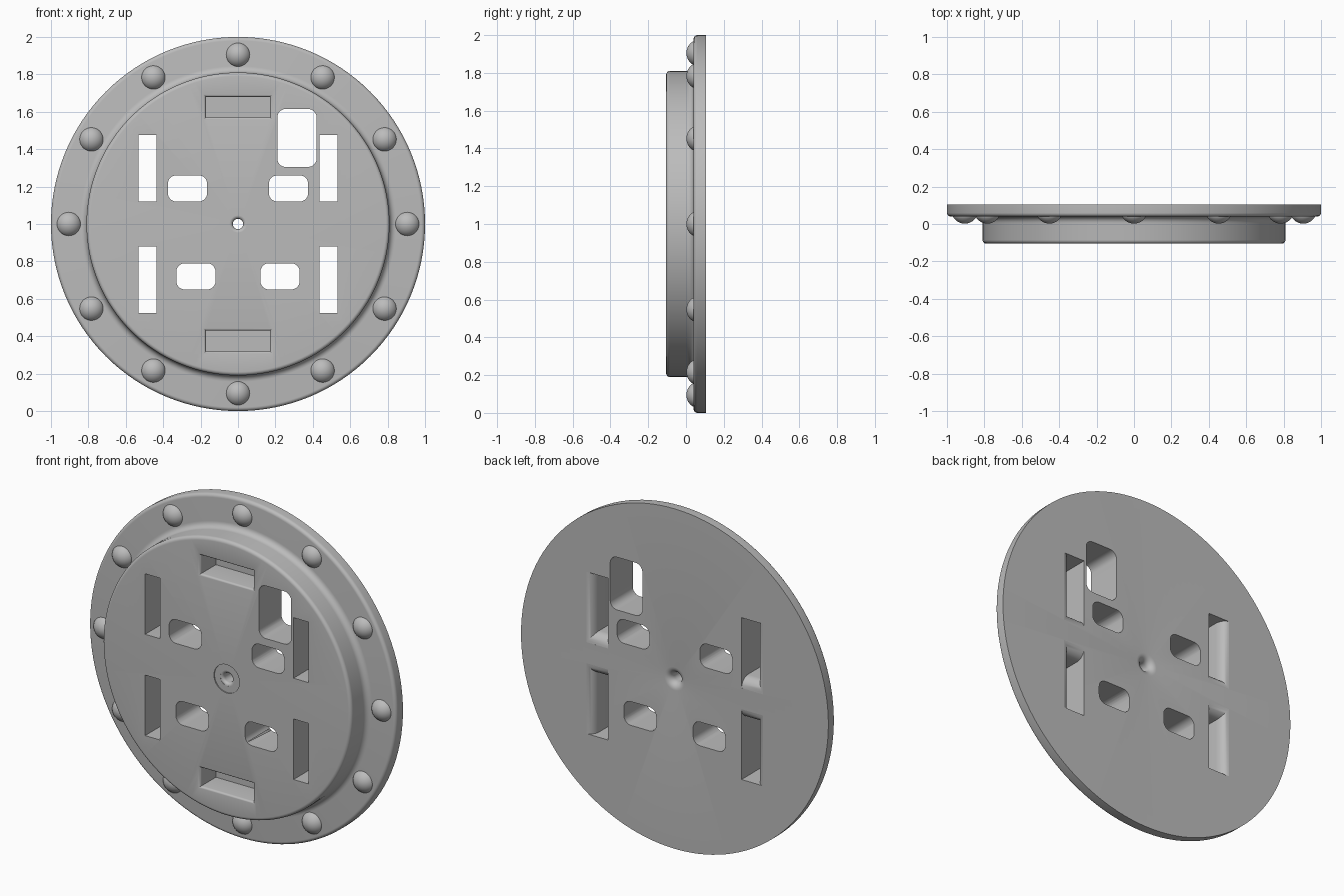
import bpy, bmesh, math
from mathutils import Matrix, Vector

cube = bpy.data.objects.get("Cube")
if cube:
    bpy.data.objects.remove(cube, do_unlink=True)

grey = bpy.data.materials.new("grey metal")
grey.use_nodes = True
colour = (0.5, 0.5, 0.5, 1)
grey.diffuse_color = colour
grey.node_tree.nodes["Principled BSDF"].inputs["Base Color"].default_value = colour

FRONT, BACK, STEP, MID = -0.105, 0.105, 0.04, 1.0


def make_object(name, bm):
    bmesh.ops.recalc_face_normals(bm, faces=bm.faces)
    mesh = bpy.data.meshes.new(name)
    bm.to_mesh(mesh)
    bm.free()
    mesh.materials.append(grey)
    obj = bpy.data.objects.new(name, mesh)
    bpy.context.collection.objects.link(obj)
    return obj


def arc(r, y, radius, start, end, n=6):
    """Points (radius, depth) along an arc, angles in degrees."""
    angles = [math.radians(start + (end - start) * i / n) for i in range(n + 1)]
    return [(r + radius * math.cos(a), y + radius * math.sin(a)) for a in angles]


def lathe(bm, profile, steps, centre=(0, 0, 0), closed=True):
    """Turn a (radius, depth) profile about the y axis."""
    verts = [bm.verts.new((r, y, 0)) for r, y in profile]
    pairs = list(zip(verts, verts[1:] + verts[:1]))
    edges = [bm.edges.new(p) for p in (pairs if closed else pairs[:-1])]
    bmesh.ops.spin(bm, geom=verts + edges, cent=(0, 0, 0), axis=(0, 1, 0),
                   angle=math.tau, steps=steps, use_duplicate=False)
    bmesh.ops.remove_doubles(bm, verts=bm.verts, dist=0.0001)
    bmesh.ops.translate(bm, verts=bm.verts, vec=centre)


def smooth(obj):
    bpy.ops.object.select_all(action="DESELECT")
    obj.select_set(True)
    bpy.context.view_layer.objects.active = obj
    bpy.ops.object.shade_smooth_by_angle(angle=math.radians(32))


# Flanged cover with rounded edges, foot fillet and flared centre bore
profile = [(0.083, FRONT), (0.083, FRONT + 0.006), (0.045, FRONT + 0.006)]
profile += arc(0.045, FRONT + 0.024, 0.017, 270, 180)
profile += arc(0.068, BACK - 0.04, 0.04, 180, 90)
profile += [(1.0, BACK)]
profile += arc(0.98, STEP + 0.02, 0.02, 0, -90)
profile += arc(0.845, STEP - 0.035, 0.035, 90, 180)
profile += arc(0.79, FRONT + 0.02, 0.02, 0, -90)
bm = bmesh.new()
lathe(bm, profile, 128, (0, 0, MID))
body = make_object("cover_plate", bm)


def cutter(name, x0, x1, z0, z1, layers, corner=0.0):
    """Loft rounded rectangles; layer = depth, then growth at x0, x1, z0, z1."""
    bm = bmesh.new()
    rings = []
    for y, gx0, gx1, gz0, gz1 in layers:
        a, b, c, d = x0 - gx0, x1 + gx1, z0 - gz0, z1 + gz1
        spots = [(b, d, -1, -1, 0), (a, d, 1, -1, 90), (a, c, 1, 1, 180), (b, c, -1, 1, 270)]
        ring = []
        for x, z, sx, sz, start in spots:
            if corner:
                ring += arc(x + sx * corner, z + sz * corner, corner, start, start + 90)
            else:
                ring.append((x, z))
        rings.append([bm.verts.new((x, y, z)) for x, z in ring])
    for low, high in zip(rings, rings[1:]):
        for i in range(len(low)):
            j = (i + 1) % len(low)
            bm.faces.new((low[i], low[j], high[j], high[i]))
    bm.faces.new(rings[0])
    bm.faces.new(rings[-1])
    obj = make_object(name, bm)
    obj.hide_render = True
    return obj


cutters = []
through = [(FRONT - 0.1, 0, 0, 0, 0), (BACK + 0.1, 0, 0, 0, 0)]

# Rounded windows
for x0, x1, z0, z1 in [(-0.375, -0.165, 1.12, 1.26), (0.165, 0.375, 1.12, 1.26),
                       (-0.33, -0.12, 0.65, 0.79), (0.12, 0.33, 0.65, 0.79),
                       (0.21, 0.42, 1.305, 1.615)]:
    cutters.append(cutter("window_cutter", x0, x1, z0, z1, through, 0.045))

# Long slots, rounded at the back towards the rim and towards the bridge
for side in (-1, 1):
    for level in (-1, 1):
        layers = [through[0]]
        for i in range(9):
            a = math.radians(88 * i / 8)
            y = BACK - 0.06 * (1 - math.sin(a))
            out, inn = 0.045 * (1 - math.cos(a)), 0.06 * (1 - math.cos(a))
            layers.append((y, out if side < 0 else 0, out if side > 0 else 0,
                           inn if level > 0 else 0, inn if level < 0 else 0))
        layers.append((BACK + 0.1,) + layers[-1][1:])
        x = 0.483 * side
        z = MID + 0.298 * level
        cutters.append(cutter("slot_cutter", x - 0.048, x + 0.048,
                              z - 0.178, z + 0.178, layers))

# Blind grip pockets with softened front edges
for level in (-1, 1):
    layers = [(FRONT - 0.05,) + (0.014,) * 4]
    for i in range(5):
        a = math.radians(90 * i / 4)
        layers.append((FRONT + 0.014 * math.sin(a),) + (0.014 * (1 - math.cos(a)),) * 4)
    layers = [layers[0]] + [(FRONT + 0.014 * (1 - math.cos(math.radians(22.5 * i))),)
                            + (0.014 * (1 - math.sin(math.radians(22.5 * i))),) * 4
                            for i in range(5)]
    layers.append((STEP, 0, 0, 0, 0))
    z = MID + 0.625 * level
    cutters.append(cutter("pocket_cutter", -0.172, 0.172, z - 0.055, z + 0.055, layers))

# Cut all openings, then discard the cutters
for c in cutters:
    mod = body.modifiers.new("cut", "BOOLEAN")
    mod.operation, mod.solver, mod.object = "DIFFERENCE", "EXACT", c
graph = bpy.context.evaluated_depsgraph_get()
cut_mesh = bpy.data.meshes.new_from_object(body.evaluated_get(graph))
body.modifiers.clear()
body.data = cut_mesh
cut_mesh.materials.clear()
cut_mesh.materials.append(grey)
for c in cutters:
    bpy.data.objects.remove(c, do_unlink=True)
smooth(body)

# Twelve domed studs round the flange
cap, height = 0.063, 0.038
ball = (cap ** 2 + height ** 2) / (2 * height)
tilt = math.degrees(math.asin(cap / ball))
dome = arc(0, STEP - height + ball, ball, -90, -90 + tilt, 8)
dome.append((cap, STEP + 0.02))
for i in range(12):
    a = math.tau * i / 12
    bm = bmesh.new()
    lathe(bm, dome, 32, (0.905 * math.cos(a), 0, MID + 0.905 * math.sin(a)), closed=False)
    smooth(make_object("stud_%d" % (i + 1), bm))
